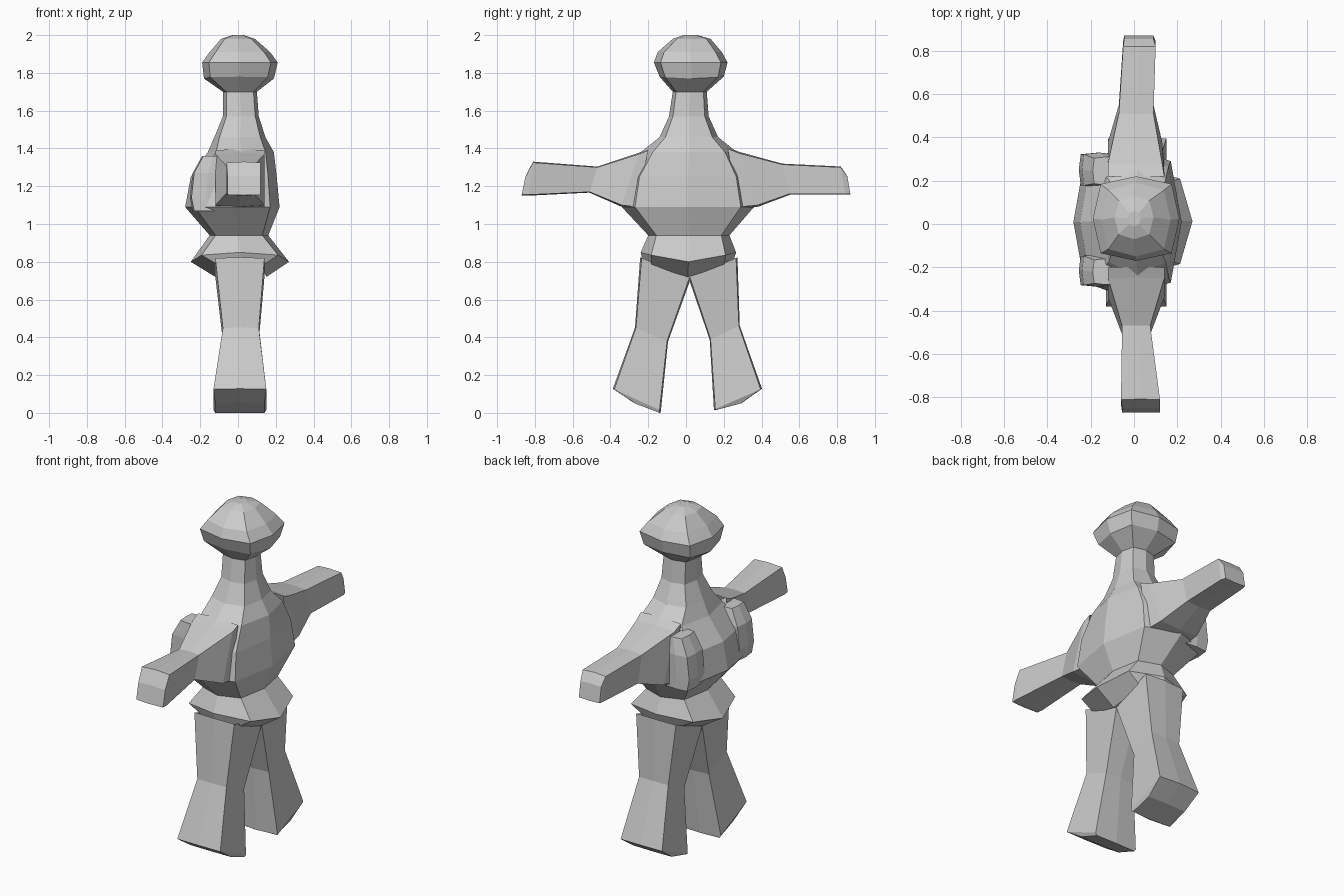
import bpy, bmesh, math

if "Cube" in bpy.data.objects:
    bpy.data.objects.remove(bpy.data.objects["Cube"])


def loft(name, rings, cap_start=True, cap_end=True):
    """Skin a list of equal-length point rings into a flat-shaded mesh."""
    bm = bmesh.new()
    vs = [[bm.verts.new(p) for p in r] for r in rings]
    n = len(rings[0])
    for a, b in zip(vs, vs[1:]):
        for i in range(n):
            j = (i + 1) % n
            bm.faces.new((a[i], a[j], b[j], b[i]))
    if cap_start:
        bm.faces.new(vs[0][::-1])
    if cap_end:
        bm.faces.new(vs[-1])
    bmesh.ops.recalc_face_normals(bm, faces=bm.faces)
    me = bpy.data.meshes.new(name)
    bm.to_mesh(me)
    bm.free()
    ob = bpy.data.objects.new(name, me)
    bpy.context.collection.objects.link(ob)
    return ob


def ring(z, x0, x1, y0, y1, diag=0.8, side_rise=0):
    """Eight-sided horizontal section; diag sets how boxy the corners are."""
    cx, cy, rx, ry = (x0 + x1) / 2, (y0 + y1) / 2, (x1 - x0) / 2, (y1 - y0) / 2
    pts = []
    for i in range(8):
        k = diag / math.sqrt(0.5) if i % 2 else 1
        c, s = math.cos(i * math.pi / 4), math.sin(i * math.pi / 4)
        pts.append((cx + rx * c * k, cy + ry * s * k, z + side_rise * abs(s)))
    return pts


def limb(name, sections, bulge=0.06, cap_start=False):
    """Limb from sections (outer y, z, inner y, z, x0, x1), slightly ridged outside."""
    rings = []
    for oy, oz, iy, iz, x0, x1 in sections:
        cx = (x0 + x1) / 2
        my, mz = oy + (oy - iy) * bulge, oz + (oz - iz) * bulge
        ny, nz = iy - (oy - iy) * bulge, iz - (oz - iz) * bulge
        rings.append([(x0, oy, oz), (cx, my, mz), (x1, oy, oz),
                      (x1, iy, iz), (cx, ny, nz), (x0, iy, iz)])
    return loft(name, rings, cap_start)


# Head: wide faceted cap shape
loft("head", [
    ring(1.70, -.08, .10, -.07, .11),
    ring(1.77, -.18, .19, -.14, .20, .82, .01),
    ring(1.855, -.19, .21, -.17, .22, .82),
    ring(1.91, -.15, .17, -.15, .19, .8),
    ring(1.98, -.09, .09, -.07, .13, .78),
    ring(2.00, -.03, .03, -.01, .06, .78)], cap_start=False)

# Torso and neck
loft("torso", [
    ring(.94, -.15, .16, -.20, .23),
    ring(1.09, -.28, .22, -.34, .36),
    ring(1.25, -.25, .205, -.31, .33),
    ring(1.38, -.16, .19, -.24, .27, .75),
    ring(1.46, -.125, .145, -.14, .17),
    ring(1.57, -.08, .11, -.09, .12),
    ring(1.70, -.08, .10, -.07, .11)], False, False)

# Flared hips
loft("hips", [
    ring(.94, -.15, .16, -.20, .23),
    ring(.80, -.25, .27, -.24, .265, .78, .05),
    ring(.72, -.12, .15, -.23, .25, .8, .08)], False, True)

# Arms
limb("arm_left", [
    (.22, 1.40, .28, 1.09, -.12, .14),
    (.28, 1.375, .38, 1.10, -.12, .13),
    (.51, 1.315, .55, 1.16, -.07, .09),
    (.82, 1.30, .845, 1.16, -.05, .10),
    (.855, 1.25, .87, 1.16, -.045, .09)], .03)
limb("arm_right", [
    (-.20, 1.39, -.26, 1.09, -.12, .14),
    (-.25, 1.37, -.34, 1.10, -.12, .14),
    (-.47, 1.30, -.51, 1.17, -.055, .075),
    (-.81, 1.325, -.835, 1.155, -.06, .12),
    (-.85, 1.25, -.87, 1.155, -.055, .12)], .03)

# Legs, flaring out to blunt feet
limb("leg_left", [
    (.265, .82, .02, .72, -.12, .14),
    (.28, .46, .13, .39, -.08, .11),
    (.395, .125, .155, .02, -.12, .15),
    (.29, .05, .16, .015, -.11, .14)], .03)
limb("leg_right", [
    (-.235, .82, .02, .72, -.12, .14),
    (-.265, .45, -.10, .38, -.08, .11),
    (-.38, .125, -.14, .015, -.13, .15),
    (-.27, .05, -.14, .0, -.12, .14)], .03)

# Back lobes behind each shoulder
for name, a, b in (("back_lobe_left", .17, .33), ("back_lobe_right", -.29, -.14)):
    loft(name, [
        ring(1.07, -.24, -.08, a, b, .9),
        ring(1.14, -.255, -.08, a, b, .9),
        ring(1.27, -.24, -.08, a, b, .9),
        ring(1.36, -.19, -.07, a + .01, b - .02, .9)])
